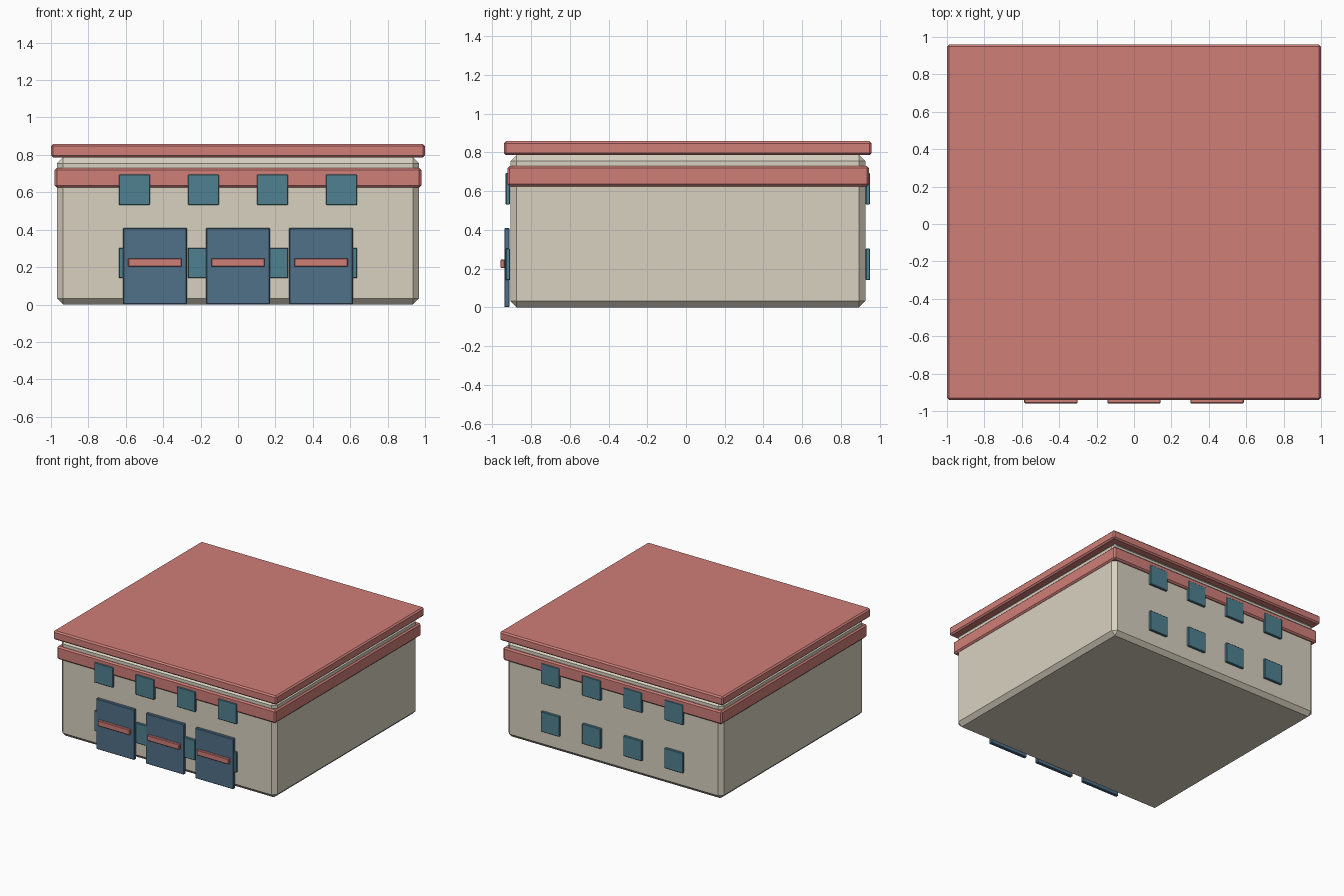
import bpy, bmesh

if "Cube" in bpy.data.objects:
    bpy.data.objects.remove(bpy.data.objects["Cube"])


def material(name, rgb):
    m = bpy.data.materials.new(name)
    m.diffuse_color = (*rgb, 1)
    m.use_nodes = True
    m.node_tree.nodes["Principled BSDF"].inputs["Base Color"].default_value = m.diffuse_color
    return m


CREAM = material("cream_wall", (0.69, 0.64, 0.53))
RED = material("red_trim", (0.63, 0.21, 0.19))
TEAL = material("teal_glass", (0.08, 0.22, 0.28))
BLUE = material("blue_door", (0.08, 0.16, 0.25))


def box(name, x, y, z, mat, bevel):
    """Chamfered box from (min, max) ranges on each axis."""
    bm = bmesh.new()
    bmesh.ops.create_cube(bm, size=1)
    for v in bm.verts:
        v.co = [(r[0] + r[1]) / 2 + c * (r[1] - r[0]) for c, r in zip(v.co, (x, y, z))]
    bmesh.ops.bevel(bm, geom=bm.edges[:], offset=bevel, segments=1,
                    profile=0.5, affect='EDGES')
    me = bpy.data.meshes.new(name)
    bm.to_mesh(me)
    bm.free()
    me.materials.append(mat)
    ob = bpy.data.objects.new(name, me)
    bpy.context.collection.objects.link(ob)
    return ob


def span(center, size):
    return (center - size / 2, center + size / 2)


# Main block, trim band and roof slab
box("walls", (-0.967, 0.967), (-0.907, 0.926), (0, 0.787), CREAM, 0.032)
box("trim_band", (-0.98, 0.98), (-0.922, 0.945), (0.625, 0.73), RED, 0.011)
box("roof_slab", (-1, 1), (-0.941, 0.959), (0.786, 0.858), RED, 0.011)

# Two rows of windows on the front and back
for side, y in (("front", (-0.931, -0.909)), ("back", (0.928, 0.95))):
    for row, z in (("lower", 0.222), ("upper", 0.613)):
        for i in range(4):
            box(f"{side}_{row}_window_{i + 1}", span((i - 1.5) * 0.369, 0.165), y,
                span(z, 0.163), TEAL, 0.003)

# Three bay doors with a raised bar
for i in range(3):
    cx = (i - 1) * 0.444
    box(f"bay_door_{i + 1}", span(cx, 0.341), (-0.938, -0.911), (0.001, 0.409), BLUE, 0.004)
    box(f"door_bar_{i + 1}", span(cx, 0.286), (-0.959, -0.935), span(0.225, 0.044), RED, 0.004)
